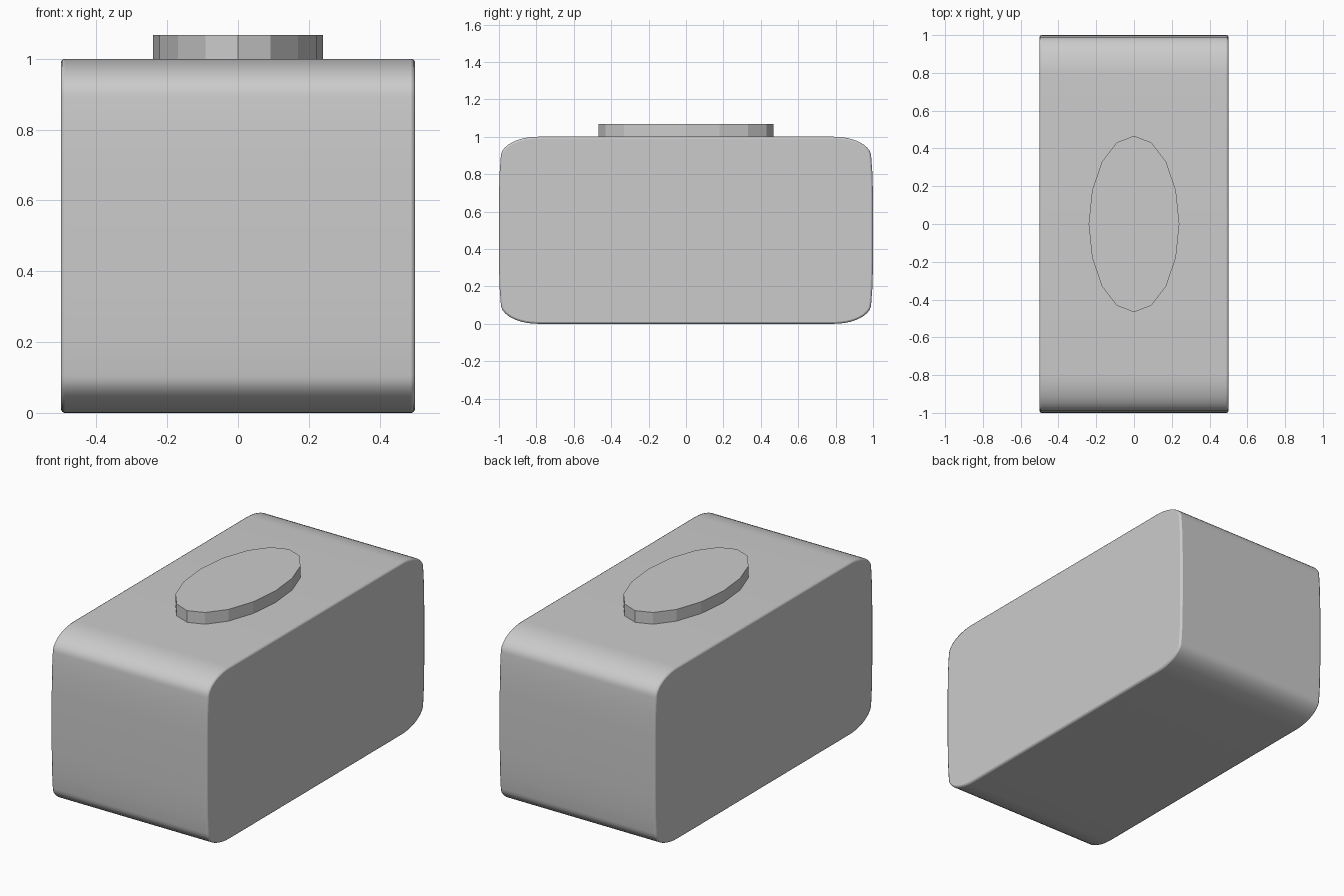
import bpy, bmesh
from math import sin, cos, pi

if "Cube" in bpy.data.objects:
    bpy.data.objects.remove(bpy.data.objects["Cube"])


def add_object(name, bm):
    bmesh.ops.recalc_face_normals(bm, faces=bm.faces)
    mesh = bpy.data.meshes.new(name)
    bm.to_mesh(mesh)
    bm.free()
    obj = bpy.data.objects.new(name, mesh)
    bpy.context.collection.objects.link(obj)
    return obj


def extrude_outline(name, points, direction):
    bm = bmesh.new()
    face = bm.faces.new([bm.verts.new(p) for p in points])
    new = bmesh.ops.extrude_face_region(bm, geom=[face], use_keep_orig=True)["geom"]
    bmesh.ops.translate(bm, vec=direction,
                        verts=[v for v in new if isinstance(v, bmesh.types.BMVert)])
    return add_object(name, bm)


# Body: side outline with soft elliptical corners and slightly bulging ends
STEPS = 10
RY, RZ = 0.20, 0.105
corner = [(0.99 - RY + RY * cos(a), 0.5 - RZ + RZ * sin(a))
          for a in (i * pi / 2 / STEPS for i in range(STEPS + 1))]
quarter = [(1.0, 0.17), (0.997, 0.30)] + corner
half = [(y, -z) for y, z in reversed(quarter)] + quarter
outline = half + [(-y, -z) for y, z in half]
body = extrude_outline("body", [(-0.5, y, z + 0.5) for y, z in outline], (1, 0, 0))

# Thin rounding around the two flat sides
bevel = body.modifiers.new("side_rounding", "BEVEL")
bevel.width = 0.01
bevel.segments = 2
bevel.limit_method = "ANGLE"
bevel.angle_limit = 1.0

bpy.context.view_layer.objects.active = body
body.select_set(True)
bpy.ops.object.shade_smooth_by_angle(angle=0.6)

# Top button: low sixteen-sided oval
oval = [(0.24 * cos(i * pi / 8), 0.467 * sin(i * pi / 8), 0.98) for i in range(16)]
extrude_outline("top_button", oval, (0, 0, 0.088))
